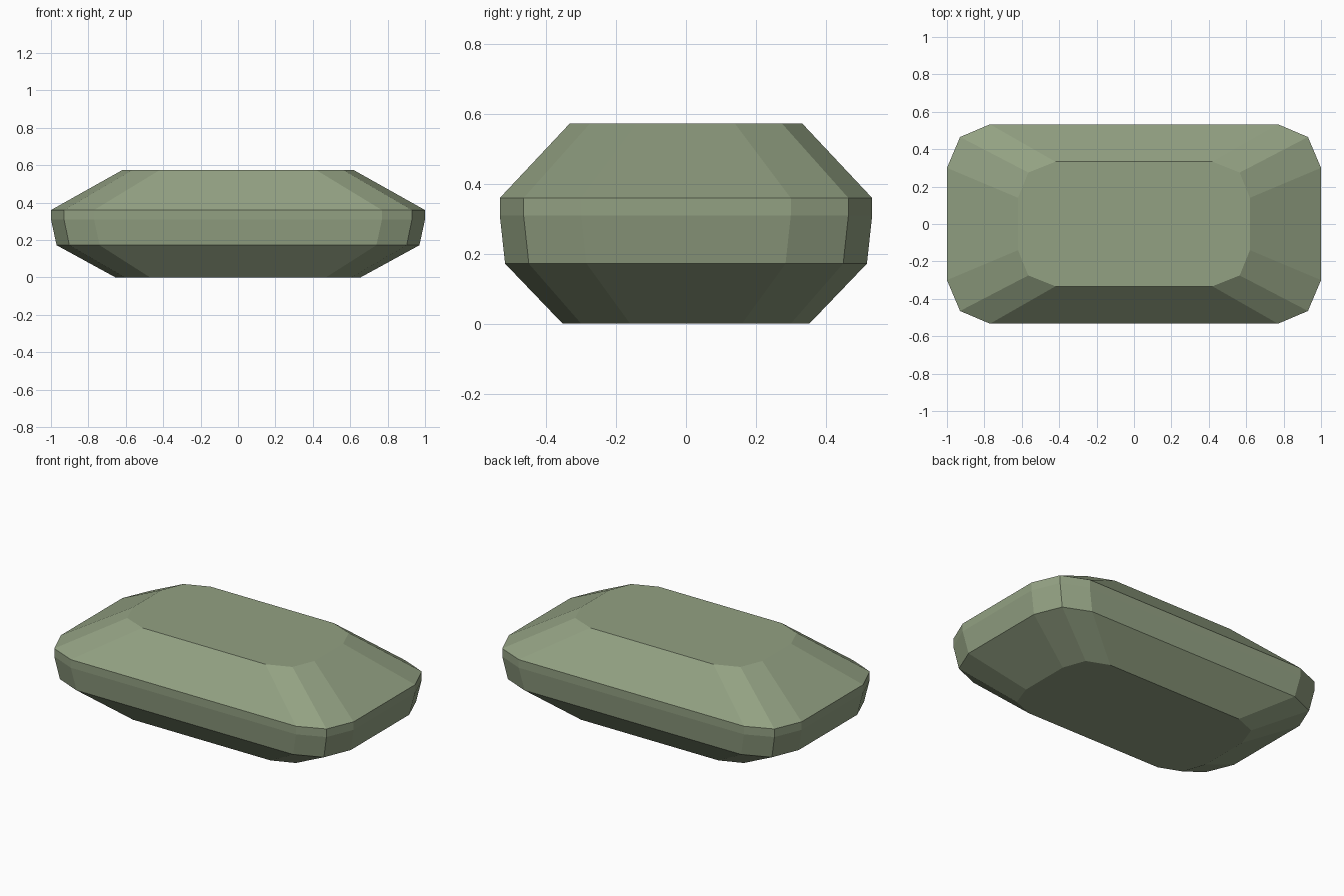
import bpy, bmesh

if "Cube" in bpy.data.objects:
    bpy.data.objects.remove(bpy.data.objects["Cube"])

# Stone colour
mat = bpy.data.materials.new("moss_green_stone")
mat.diffuse_color = (0.29, 0.355, 0.225, 1)
mat.use_nodes = True
mat.node_tree.nodes["Principled BSDF"].inputs["Base Color"].default_value = mat.diffuse_color

# Level rings: height, then the three points of one rounded corner
levels = [
    (0.0,   [(0.655, 0.16), (0.605, 0.30), (0.47, 0.353)]),
    (0.172, [(0.97, 0.285), (0.902, 0.45), (0.74, 0.518)]),
    (0.31,  [(1.0, 0.30), (0.93, 0.465), (0.77, 0.533)]),
    (0.36,  [(1.0, 0.30), (0.93, 0.465), (0.77, 0.533)]),
    (0.573, [(0.62, 0.14), (0.565, 0.275), (0.42, 0.333)]),
]


def ring(corner):
    """Mirror one corner into a full counter-clockwise outline."""
    half = corner + [(-x, y) for x, y in reversed(corner)]
    return half + [(-x, -y) for x, y in half]


bm = bmesh.new()
rings = [[bm.verts.new((x, y, z)) for x, y in ring(c)] for z, c in levels]

# Side facets between neighbouring rings
for low, high in zip(rings, rings[1:]):
    n = len(low)
    for i in range(n):
        j = (i + 1) % n
        bm.faces.new((low[i], low[j], high[j], high[i]))

# Flat base and top
bm.faces.new(rings[0][::-1])
bm.faces.new(rings[-1])
bmesh.ops.recalc_face_normals(bm, faces=bm.faces)

mesh = bpy.data.meshes.new("faceted_stone")
bm.to_mesh(mesh)
bm.free()
mesh.materials.append(mat)
stone = bpy.data.objects.new("faceted_stone", mesh)
bpy.context.collection.objects.link(stone)
